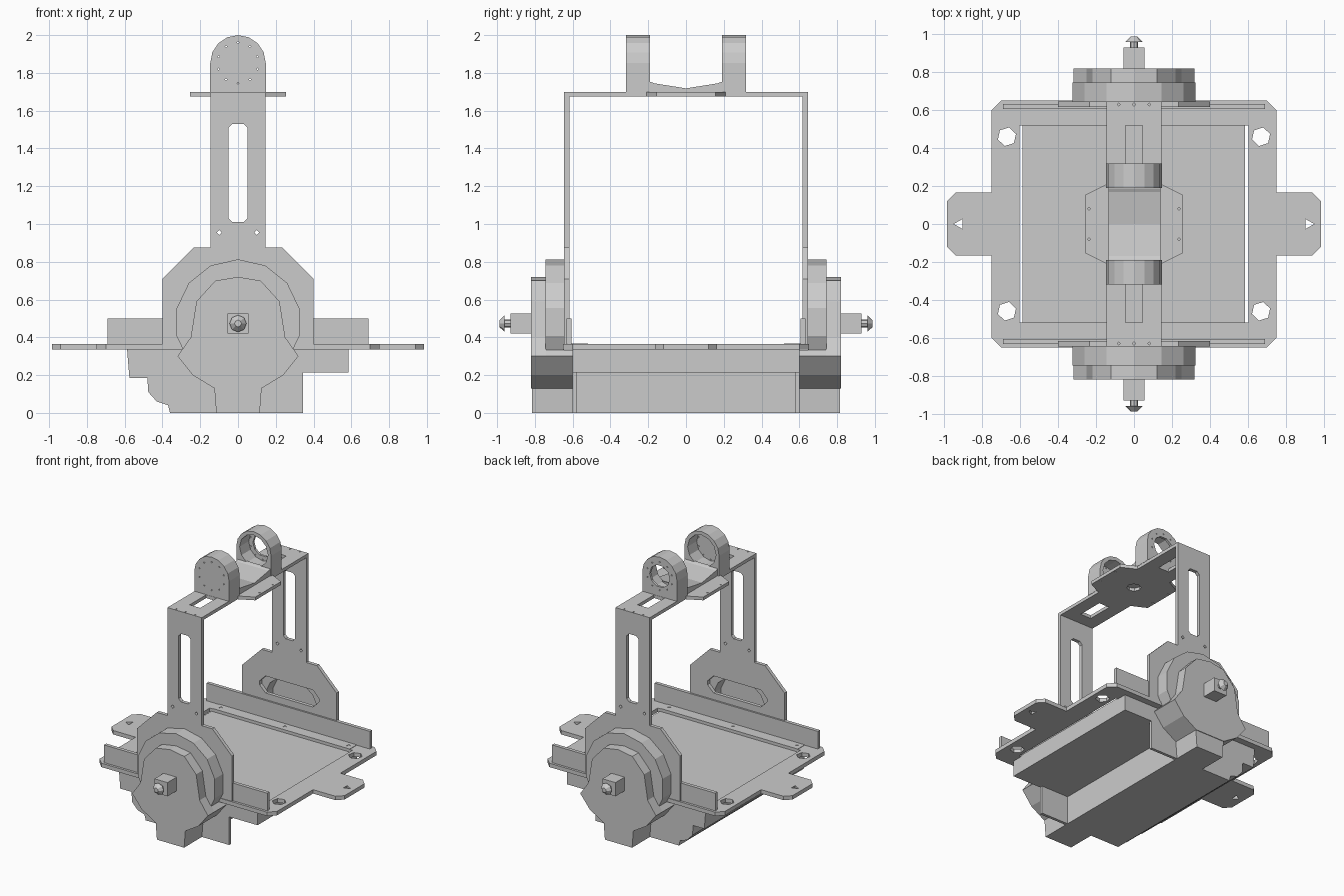
import bpy, bmesh, math

if "Cube" in bpy.data.objects:
    bpy.data.objects.remove(bpy.data.objects["Cube"])

MAPS = {'x': lambda u, v, w: (w, u, v),
        'y': lambda u, v, w: (u, w, v),
        'z': lambda u, v, w: (u, v, w)}


def prism(name, outline, axis, lo, hi, holes=()):
    """Extrude a flat outline (with optional hole loops) along an axis."""
    bm = bmesh.new()
    edges = []
    for loop in [outline, *holes]:
        vs = [bm.verts.new((u, v, 0)) for u, v in loop]
        edges += [bm.edges.new((vs[i - 1], vs[i])) for i in range(len(vs))]
    bmesh.ops.triangle_fill(bm, use_beauty=True, edges=edges, normal=(0, 0, 1))
    ext = bmesh.ops.extrude_face_region(bm, geom=bm.faces[:], use_keep_orig=True)
    top = {e for e in ext['geom'] if isinstance(e, bmesh.types.BMVert)}
    for v in bm.verts:
        v.co = MAPS[axis](v.co.x, v.co.y, hi if v in top else lo)
    bmesh.ops.recalc_face_normals(bm, faces=bm.faces[:])
    me = bpy.data.meshes.new(name)
    bm.to_mesh(me)
    bm.free()
    ob = bpy.data.objects.new(name, me)
    bpy.context.collection.objects.link(ob)
    return ob


def side(name, outline, s, a, b, holes=()):
    """Prism along y on the front (s=-1) or back (s=1) side."""
    return prism(name, outline, 'y', min(s * a, s * b), max(s * a, s * b), holes)


def rect(u0, u1, v0, v1):
    return [(u0, v0), (u1, v0), (u1, v1), (u0, v1)]


def ngon(cu, cv, r, n, start=0.0):
    return [(cu + r * math.cos(start + 2 * math.pi * i / n),
             cv + r * math.sin(start + 2 * math.pi * i / n)) for i in range(n)]


def slot(cu, cv, w, h, c):
    """Rectangle with chamfered corners (half sizes w, h)."""
    return [(cu + a, cv + b) for a, b in
            [(-w + c, -h), (w - c, -h), (w, -h + c), (w, h - c),
             (w - c, h), (-w + c, h), (-w, h - c), (-w, -h + c)]]


def mirrored(half):
    """Close a right-hand half profile by mirroring it in u."""
    return half + [(-u, v) for u, v in reversed(half) if abs(u) > 1e-6]


# Base plate with side tabs, central opening and mounting holes
quarter = [(.70, -.65), (.75, -.60), (.75, -.165), (.94, -.165), (.985, -.12),
           (.985, .12), (.94, .165), (.75, .165), (.75, .60), (.70, .65)]
holes = [rect(-.603, .603, -.52, .52)]
for s in (-1, 1):
    holes.append(ngon(s * .92, 0, .03, 3, 0 if s > 0 else math.pi))
    for t in (-1, 1):
        holes.append(ngon(s * .67, t * .46, .05, 6, .3))
prism("base_plate", mirrored(quarter), 'z', .335, .365, holes)

# Stepped housing filling the opening, with full end plates
shelf_left = [(-.588, .345), (-.575, .185), (-.48, .185), (-.475, .11), (-.43, .06),
              (-.37, .04), (-.36, 0)]
shelf_right = [(.585, .215), (.585, .345)]
prism("housing_body", shelf_left + [(.115, 0), (.115, .215)] + shelf_right, 'y', -.58, .58)
for s in (-1, 1):
    side("housing_end", shelf_left + [(.345, 0), (.345, .215)] + shelf_right, s, .578, .6)

upright = mirrored([(.40, .335), (.40, .71), (.235, .875), (.145, .875), (.145, 1.69)])
wheel = ngon(0, .48, .333, 14, math.pi / 2)
cover = mirrored([(.125, .13), (.24, .2), (.32, .3), (.25, .40), (.22, .59),
                  (.12, .70), (0, .72)])
gusset = mirrored([(.115, 0), (.125, .13), (.24, .2), (.32, .3), (.29, .333)])

for s in (-1, 1):
    # Angle rail: upright web and flat flange
    side("rail_web", rect(-.69, .69, .335, .5), s, .605, .632)
    flange = rect(-.58, .58, min(s * .52, s * .61), max(s * .52, s * .61))
    prism("rail_flange", flange, 'z', .36, .368,
          [ngon(u, s * .565, .016, 3) for u in (-.54, 0, .54)])

    # Upright with long window, lower window and bolt holes
    side("upright", upright, s, .618, .645,
         [slot(0, 1.27, .05, .26, .02), slot(0, .615, .25, .065, .05),
          ngon(.1, .955, .013, 4), ngon(-.1, .955, .013, 4)])

    # Hollow wheel, cover and foot
    side("wheel_disc", wheel, s, .645, .745, [ngon(0, .48, .23, 14, math.pi / 2)])
    side("wheel_cover", cover, s, .74, .82)
    side("wheel_gusset", gusset, s, .595, .815)

    # Square hub and knob
    side("hub_block", rect(-.055, .055, .42, .525), s, .81, .93)
    side("knob_stem", ngon(0, .473, .022, 8), s, .92, .97)
    bpy.ops.mesh.primitive_cone_add(vertices=8, radius1=.045, radius2=.018, depth=.028,
                                    location=(0, s * .974, .473),
                                    rotation=(-s * math.pi / 2, 0, 0))
    bpy.context.object.name = "knob_head"

# Top bar with widened middle, two slots and a centre hole
bar = mirrored([(.145, -.645), (.145, -.21), (.255, -.155),
                (.255, .155), (.145, .21), (.145, .645)])
bar_holes = [rect(-.045, .045, .32, .52), rect(-.045, .045, -.52, -.32), ngon(0, 0, .05, 8)]
for s in (-1, 1):
    bar_holes += [ngon(u, s * .63, .008, 4) for u in (-.08, 0, .08)]
    bar_holes += [ngon(s * .238, v, .008, 4) for v in (-.08, .08)]
prism("top_bar", bar, 'z', 1.675, 1.70, bar_holes)

# Cradle floor joining the two arched cups
prism("cradle_floor", [(-.2, 1.698), (.2, 1.698), (.2, 1.755), (.185, 1.752), (.17, 1.745),
                       (0, 1.718), (-.17, 1.745), (-.185, 1.752), (-.2, 1.755)],
      'x', -.135, .14)

# Arched cups: open inward, closed front cap, holed back cap
arch = [(-.147, 1.698), (.147, 1.698)] + [
    (.147 * math.cos(math.pi * i / 8), 1.853 + .147 * math.sin(math.pi * i / 8))
    for i in range(9)]
bolts = [ngon(.108 * math.cos(a), 1.853 + .108 * math.sin(a), .006, 4)
         for a in [math.pi * (.5 + 2 * k / 10) for k in range(10)]]
for s in (-1, 1):
    side("cup_wall", arch, s, .19, .302, [ngon(0, 1.853, .12, 12)])
    side("cup_cap", arch, s, .30, .318,
         bolts + ([ngon(0, 1.853, .085, 10)] if s > 0 else []))
